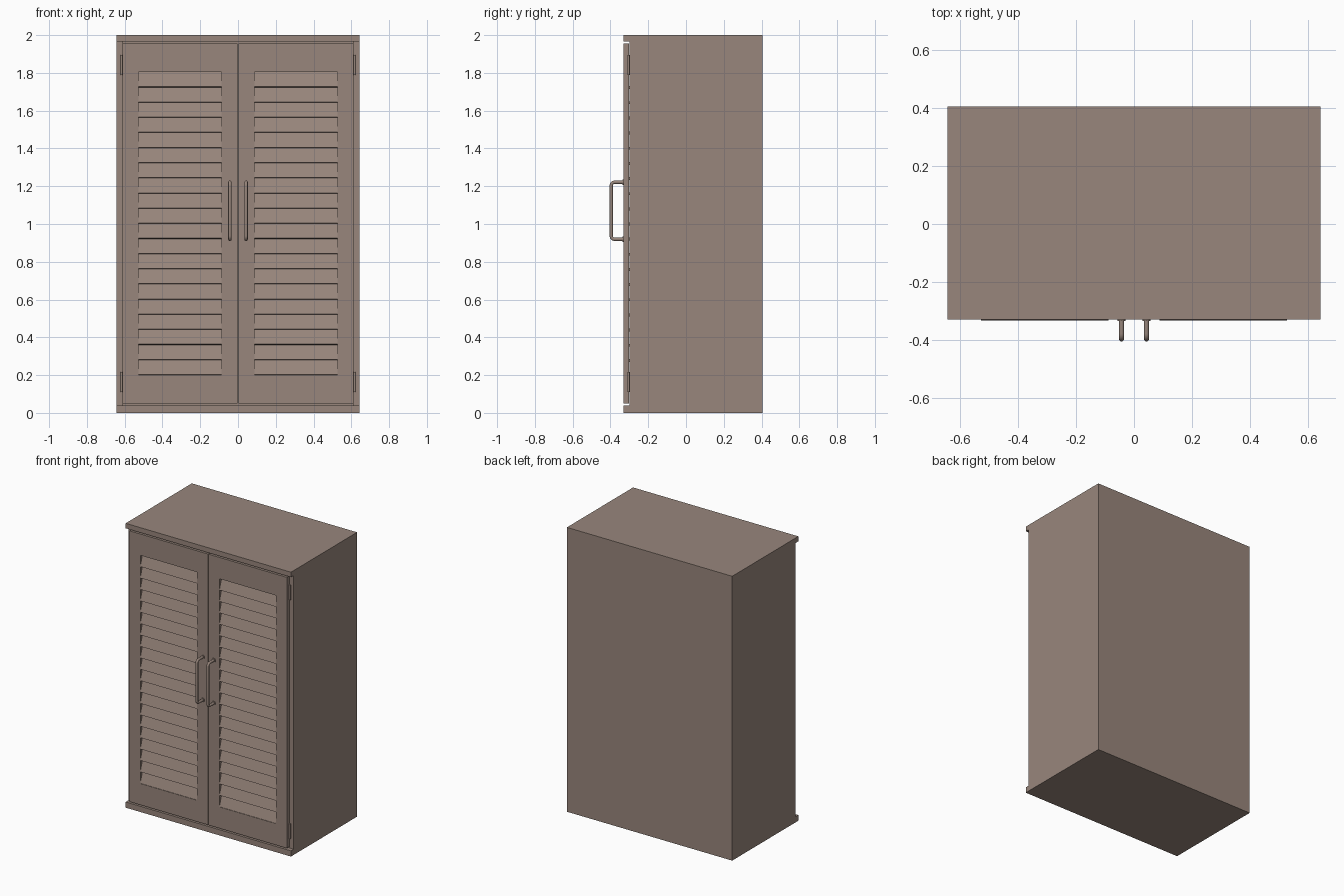
import bpy, bmesh, math

if "Cube" in bpy.data.objects:
    bpy.data.objects.remove(bpy.data.objects["Cube"])

wood = bpy.data.materials.new("taupe paint")
wood.diffuse_color = (0.315, 0.24, 0.202, 1)
wood.use_nodes = True
wood.node_tree.nodes["Principled BSDF"].inputs["Base Color"].default_value = wood.diffuse_color


def add_object(name, bm):
    bmesh.ops.recalc_face_normals(bm, faces=bm.faces)
    mesh = bpy.data.meshes.new(name)
    bm.to_mesh(mesh)
    bm.free()
    obj = bpy.data.objects.new(name, mesh)
    bpy.context.collection.objects.link(obj)
    mesh.materials.append(wood)
    return obj


def box(name, x0, x1, y0, y1, z0, z1):
    bm = bmesh.new()
    bmesh.ops.create_cube(bm, size=1)
    for v in bm.verts:
        v.co = ((x0 + x1) / 2 + v.co.x * (x1 - x0),
                (y0 + y1) / 2 + v.co.y * (y1 - y0),
                (z0 + z1) / 2 + v.co.z * (z1 - z0))
    return add_object(name, bm)


def smooth(obj):
    bpy.ops.object.select_all(action='DESELECT')
    obj.select_set(True)
    bpy.context.view_layer.objects.active = obj
    bpy.ops.object.shade_smooth_by_angle(angle=math.radians(40))


def cylinder(name, x, y, z, radius, depth, along_y=False):
    bm = bmesh.new()
    bmesh.ops.create_cone(bm, cap_ends=True, segments=20, radius1=radius,
                          radius2=radius, depth=depth)
    for v in bm.verts:
        a, b, c = v.co
        v.co = (x + a, y + c, z + b) if along_y else (x + a, y + b, z + c)
    smooth(add_object(name, bm))


W, FRONT, BACK = 0.643, -0.33, 0.405
DOOR_BACK = -0.303

# Carcass: top and bottom overhang the recessed sides
box("bottom_panel", -W, W, FRONT, BACK, 0, 0.04)
box("top_panel", -W, W, FRONT, BACK, 1.965, 2)
box("back_panel", -W + 0.035, W - 0.035, BACK - 0.025, BACK, 0.04, 1.965)


def door_frame(name, s):
    # Outer and inner rectangles bridged into a ring, then thickened
    bm = bmesh.new()
    rings = []
    for x0, x1, z0, z1 in ((0.003, 0.612, 0.05, 1.955), (0.088, 0.528, 0.2, 1.805)):
        rings.append([bm.verts.new((s * x, FRONT, z)) for x, z in
                      ((x0, z0), (x1, z0), (x1, z1), (x0, z1))])
    outer, inner = rings
    faces = [bm.faces.new((outer[i], outer[(i + 1) % 4],
                           inner[(i + 1) % 4], inner[i])) for i in range(4)]
    geom = bmesh.ops.extrude_face_region(bm, geom=faces, use_keep_orig=True)["geom"]
    for v in geom:
        if isinstance(v, bmesh.types.BMVert):
            v.co.y = DOOR_BACK
    add_object(name, bm)


def louvers(name, s):
    # Slanted slats, lower edge to the front
    bm = bmesh.new()
    profile = ((-0.332, 0), (-0.304, 0.084), (-0.296, 0.081), (-0.324, -0.003))
    for i in range(20):
        z0 = 0.203 + i * 0.0802
        a, b = [[bm.verts.new((s * x, y, z0 + z)) for y, z in profile]
                for x in (0.088, 0.528)]
        bm.faces.new(a)
        bm.faces.new(b)
        for k in range(4):
            n = (k + 1) % 4
            bm.faces.new((a[k], a[n], b[n], b[k]))
    add_object(name, bm)


def handle(name, x):
    # Bent round bar with two rounded corners
    y_out, z_low, z_high, r = -0.396, 0.919, 1.221, 0.018
    path = [(FRONT, z_high)]
    for cz, start in ((z_high - r, 90), (z_low + r, 180)):
        for k in range(7):
            t = math.radians(start + 15 * k)
            path.append((y_out + r + r * math.cos(t), cz + r * math.sin(t)))
    path.append((FRONT, z_low))
    curve = bpy.data.curves.new(name, 'CURVE')
    curve.dimensions = '3D'
    curve.bevel_depth = 0.009
    curve.bevel_resolution = 3
    curve.use_fill_caps = True
    spline = curve.splines.new('POLY')
    spline.points.add(len(path) - 1)
    for p, (y, z) in zip(spline.points, path):
        p.co = (x, y, z, 1)
    curve.materials.append(wood)
    obj = bpy.data.objects.new(name, curve)
    bpy.context.collection.objects.link(obj)
    bpy.ops.object.select_all(action='DESELECT')
    obj.select_set(True)
    bpy.context.view_layer.objects.active = obj
    bpy.ops.object.convert(target='MESH')
    smooth(bpy.context.view_layer.objects.active)
    for z in (z_low, z_high):
        cylinder(name + "_collar", x, FRONT - 0.002, z, 0.014, 0.006, along_y=True)


# Mirrored sides, doors, louvers, handles and hinges
for s, side in ((-1, "left"), (1, "right")):
    xs = sorted((s * (W - 0.035), s * W))
    box(side + "_side_panel", xs[0], xs[1], -0.30, BACK, 0.04, 1.965)
    door_frame(side + "_door_frame", s)
    louvers(side + "_louvers", s)
    handle(side + "_handle", s * 0.043)
    for z in (0.163, 1.842):
        cylinder(side + "_hinge", s * 0.617, -0.305, z, 0.006, 0.105)
